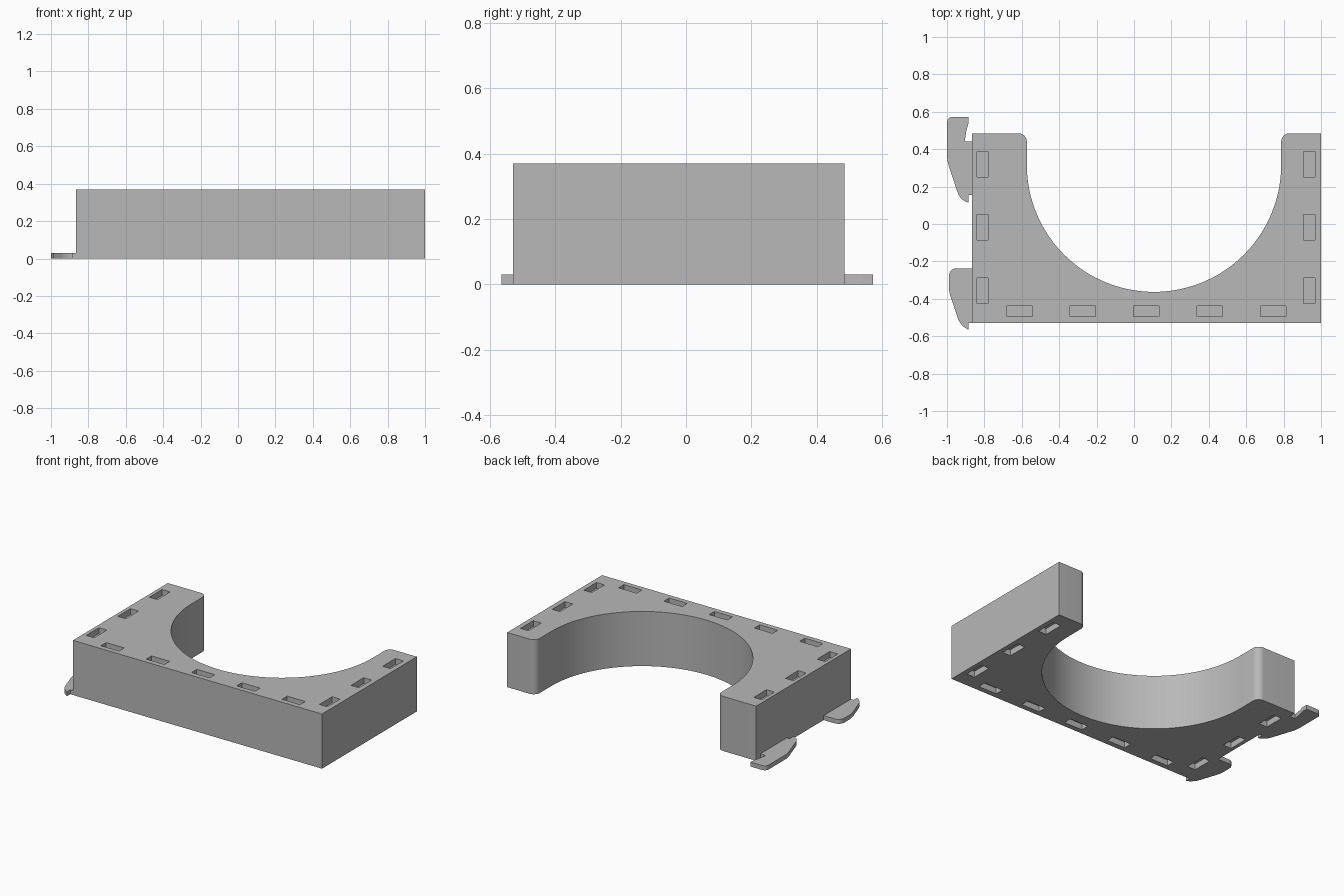
import bpy, bmesh
from math import sin, cos, pi, radians
from mathutils import Vector

cube = bpy.data.objects.get("Cube")
if cube:
    bpy.data.objects.remove(cube, do_unlink=True)

grey = bpy.data.materials.new("light_grey")
grey.use_nodes = True
colour = (0.48, 0.48, 0.48, 1)
grey.diffuse_color = colour
grey.node_tree.nodes["Principled BSDF"].inputs["Base Color"].default_value = colour

HEIGHT, TAB_HEIGHT, SLOT_DEPTH = 0.37, 0.03, 0.04
LEFT, RIGHT, FRONT, BACK = -0.865, 1.0, -0.53, 0.485


def arc(cx, cy, r, start, end, steps):
    """Points along a circular arc, angles in degrees."""
    angles = [radians(start + (end - start) * i / steps) for i in range(steps + 1)]
    return [(cx + r * cos(a), cy + r * sin(a)) for a in angles]


def blend(a, b, c, steps=6):
    """Points along a curved corner from a to c, pulled towards b."""
    a, b, c = Vector(a), Vector(b), Vector(c)
    ts = [i / steps for i in range(steps + 1)]
    return [tuple(a * (1 - t) ** 2 + b * 2 * t * (1 - t) + c * t * t) for t in ts]


def extrude_outline(name, points, height):
    """Solid made by raising a flat outline from the ground."""
    bm = bmesh.new()
    face = bm.faces.new([bm.verts.new((x, y, 0)) for x, y in points])
    top = bmesh.ops.extrude_face_region(bm, geom=[face])["geom"]
    verts = [v for v in top if isinstance(v, bmesh.types.BMVert)]
    bmesh.ops.translate(bm, vec=(0, 0, height), verts=verts)
    bmesh.ops.recalc_face_normals(bm, faces=bm.faces)
    mesh = bpy.data.meshes.new(name)
    bm.to_mesh(mesh)
    bm.free()
    mesh.materials.append(grey)
    obj = bpy.data.objects.new(name, mesh)
    bpy.context.collection.objects.link(obj)
    return obj


def make_active(obj):
    bpy.ops.object.select_all(action="DESELECT")
    obj.select_set(True)
    bpy.context.view_layer.objects.active = obj


# Body: block with a round bay open to the back and rounded arm tips
bay_x, bay_y, bay_r, tip = 0.107, 0.317, 0.68, 0.045
outline = [(LEFT, BACK), (LEFT, FRONT), (RIGHT, FRONT), (RIGHT, BACK)]
outline += arc(bay_x + bay_r + tip, BACK - tip, tip, 90, 180, 8)
outline += arc(bay_x, bay_y, bay_r, 0, -180, 72)
outline += arc(bay_x - bay_r - tip, BACK - tip, tip, 0, 90, 8)
body = extrude_outline("body", outline, HEIGHT)

# Shallow slots along three edges, in both the top and the bottom
slots = [(x, y, 0.06, 0.136) for x in (-0.81, 0.937) for y in (-0.356, -0.018, 0.32)]
slots += [(0.066 + 0.339 * i, -0.467, 0.136, 0.056) for i in range(-2, 3)]
bm = bmesh.new()
for x, y, width, length in slots:
    for z in (0, HEIGHT):
        box = bmesh.ops.create_cube(bm, size=1)["verts"]
        bmesh.ops.scale(bm, vec=(width, length, 2 * SLOT_DEPTH), verts=box)
        bmesh.ops.translate(bm, vec=(x, y, z), verts=box)
mesh = bpy.data.meshes.new("slot_cutter")
bm.to_mesh(mesh)
bm.free()
mesh.materials.append(grey)
cutter = bpy.data.objects.new("slot_cutter", mesh)
cutter.hide_render = True
bpy.context.collection.objects.link(cutter)
cut = body.modifiers.new("slots", "BOOLEAN")
cut.operation, cut.solver, cut.object = "DIFFERENCE", "EXACT", cutter
make_active(body)
bpy.ops.object.modifier_apply(modifier=cut.name)
bpy.data.objects.remove(cutter, do_unlink=True)

# Back hook: thin tab with an upright claw and a curved tail
back_hook = [(LEFT, 0.44), (-0.905, 0.44), (-0.898, 0.49), (-0.885, 0.54), (-0.885, 0.573)]
back_hook += blend((-0.965, 0.573), (-1, 0.573), (-1, 0.54))
back_hook += blend((-1, 0.37), (-1, 0.34), (-0.99, 0.31), 4)
back_hook += blend((-0.945, 0.175), (-0.93, 0.125), (-0.885, 0.115))
back_hook += [(-0.885, 0.155), (LEFT, 0.155)]

# Front hook: the same curved tail with a rounded shoulder
front_hook = [(LEFT, -0.237)]
front_hook += blend((-0.945, -0.237), (-0.99, -0.237), (-0.99, -0.285))
front_hook += blend((-0.99, -0.33), (-0.99, -0.36), (-0.98, -0.39), 4)
front_hook += blend((-0.945, -0.495), (-0.93, -0.545), (-0.885, -0.565))
front_hook += [(-0.885, FRONT), (LEFT, FRONT)]

parts = [body,
         extrude_outline("back_hook", back_hook, TAB_HEIGHT),
         extrude_outline("front_hook", front_hook, TAB_HEIGHT)]
for part in parts:
    make_active(part)
    bpy.ops.object.shade_smooth_by_angle(angle=radians(30))
